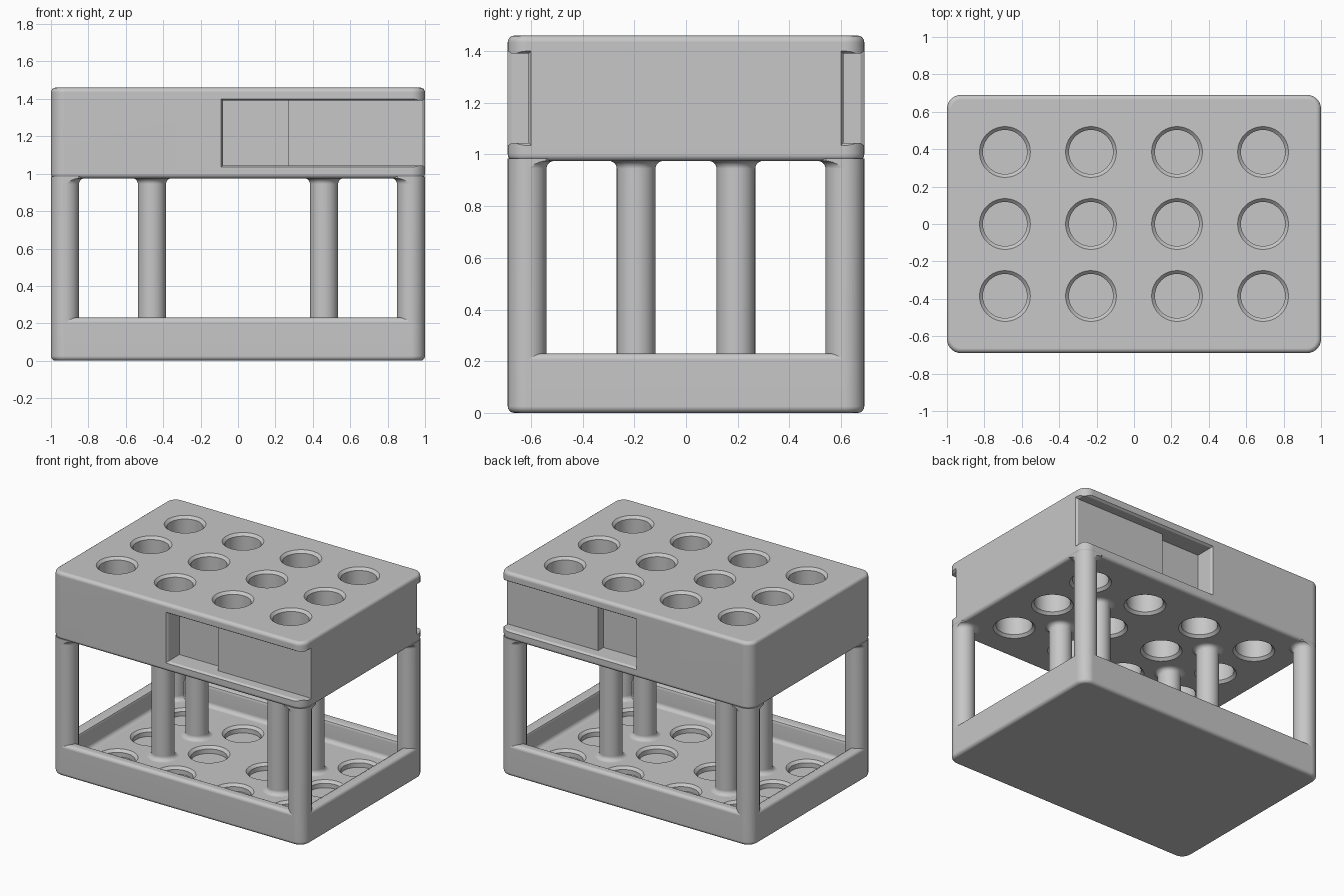
import bpy, bmesh
from math import sin, cos, pi

cube = bpy.data.objects.get("Cube")
if cube:
    bpy.data.objects.remove(cube, do_unlink=True)

grey = bpy.data.materials.new("light grey plastic")
grey.use_nodes = True
grey.diffuse_color = (0.57, 0.57, 0.57, 1)
grey.node_tree.nodes["Principled BSDF"].inputs["Base Color"].default_value = grey.diffuse_color

HX, HY, CORNER = 1.0, 0.69, 0.075      # outer half sizes and corner radius
FLOOR, RIM, UNDER, TOP = 0.08, 0.23, 0.975, 1.46


def make_object(name, bm):
    bmesh.ops.recalc_face_normals(bm, faces=bm.faces)
    mesh = bpy.data.meshes.new(name)
    bm.to_mesh(mesh)
    bm.free()
    mesh.materials.append(grey)
    obj = bpy.data.objects.new(name, mesh)
    bpy.context.collection.objects.link(obj)
    return obj


def ring(hx, hy, r, inset, seg=10):
    """Outline of a rounded rectangle, or of a circle when hx = hy = r."""
    last = seg if hx == r else seg + 1
    pts = []
    for q, (sx, sy) in enumerate(((1, 1), (-1, 1), (-1, -1), (1, -1))):
        for j in range(last):
            a = (q + j / seg) * pi / 2
            pts.append((sx * (hx - r) + (r - inset) * cos(a),
                        sy * (hy - r) + (r - inset) * sin(a)))
    return pts


def loft(name, hx, hy, r, sections, places=((0, 0),)):
    """Stack outlines given as (inset, z), repeated at each place."""
    bm = bmesh.new()
    for px, py in places:
        rows = [[bm.verts.new((x + px, y + py, z)) for x, y in ring(hx, hy, r, i)]
                for i, z in sections]
        for low, high in zip(rows, rows[1:]):
            for k in range(len(low)):
                n = (k + 1) % len(low)
                bm.faces.new((low[k], low[n], high[n], high[k]))
        bm.faces.new(rows[0][::-1])
        bm.faces.new(rows[-1])
    return make_object(name, bm)


def hull(name, *points):
    bm = bmesh.new()
    for p in points:
        bm.verts.new(p)
    bmesh.ops.convex_hull(bm, input=bm.verts)
    bmesh.ops.dissolve_limit(bm, angle_limit=0.01, verts=bm.verts, edges=bm.edges)
    return make_object(name, bm)


def box(name, x0, x1, y0, y1, z0, z1):
    return hull(name, *[(x, y, z) for x in (x0, x1) for y in (y0, y1) for z in (z0, z1)])


def boolean(obj, tool, operation="DIFFERENCE"):
    mod = obj.modifiers.new("cut", "BOOLEAN")
    mod.operation, mod.object, mod.solver = operation, tool, "EXACT"
    bpy.context.view_layer.objects.active = obj
    bpy.ops.object.modifier_apply(modifier=mod.name)
    bpy.data.objects.remove(tool, do_unlink=True)


def round_over(z0, z1, b, steps=4):
    """Sections of a slab with rounded bottom and top edges."""
    arc = [(b - b * sin(k / steps * pi / 2), b - b * cos(k / steps * pi / 2))
           for k in range(steps + 1)]
    return [(i, z0 + d) for i, d in arc] + [(i, z1 - d) for i, d in reversed(arc)]


def flared(z0, z1, f, steps=5):
    """Sections of a post with concave fillets at both ends."""
    arc = [(-f + f * sin(k / steps * pi / 2), f - f * cos(k / steps * pi / 2))
           for k in range(steps + 1)]
    arc = [(-(f - f * sin(pi / 2 * k / steps)) , f * (1 - cos(pi / 2 * k / steps)))
           for k in range(steps + 1)]
    # quarter arc that leaves the slab flat and meets the shaft upright
    arc = [(-f * (1 - sin(pi / 2 * k / steps)), f * (1 - cos(pi / 2 * k / steps)))
           for k in range(steps + 1)]
    start, end = arc[0][0], arc[0][0]
    return ([(start, z0 - 0.01)] + [(i, z0 + d) for i, d in arc]
            + [(i, z1 - d) for i, d in reversed(arc)] + [(end, z1 + 0.01)])


def finish(obj):
    bpy.ops.object.select_all(action="DESELECT")
    obj.select_set(True)
    bpy.context.view_layer.objects.active = obj
    bpy.ops.object.shade_smooth_by_angle(angle=pi / 6)
    mod = obj.modifiers.new("even shading", "WEIGHTED_NORMAL")
    mod.keep_sharp = True


holes = [(x * 0.23, y * 0.385) for x in (-3, -1, 1, 3) for y in (-1, 0, 1)]
HOLE, CH = 0.118, 0.018

# Base tray with raised rim and shallow wells
base = loft("base_tray", HX, HY, CORNER, round_over(0, RIM, 0.025))
fillet = [(i, z) for i, z in round_over(FLOOR, 0.5, 0.03) if z < 0.2]
lip = [(0, RIM - 0.025), (-0.007, RIM - 0.01), (-0.025, RIM), (-0.05, RIM + 0.02)]
boolean(base, loft("tray_cutter", HX - 0.085, HY - 0.085, 0.06, fillet + lip))
boolean(base, loft("well_cutter", HOLE, HOLE, HOLE,
                   [(0, 0.03), (0, FLOOR - CH), (-CH, FLOOR), (-2 * CH, FLOOR + CH)], holes))

# Top block with chamfered through holes
block = loft("top_block", HX, HY, CORNER, round_over(UNDER, TOP, 0.025))
boolean(block, loft("hole_cutter", HOLE, HOLE, HOLE,
                    [(-2 * CH, UNDER - CH), (0, UNDER + CH), (0, TOP - CH),
                     (-2 * CH, TOP + CH)], holes))

# Stepped side slots, open at one end, with chamfered mouths
X0, X1, DEPTH, Z0, Z1 = -0.08, 0.27, 0.08, 1.045, 1.39
for s in (-1, 1):
    wall = s * (HY - DEPTH)
    out = s * (HY + 0.2)
    boolean(block, box("slot_cutter", X0, 1.2, wall, out, Z0, Z1))
    boolean(block, box("deep_slot_cutter", X0, X1, s * (HY - 0.14), out, Z0, Z1))
    mouth, end = [], []
    for t, o in ((0.03, 0.03), (-0.03, -0.01)):
        for z in (Z0 - o, Z1 + o):
            mouth += [(x, s * (HY + t), z) for x in (X0 - o, 1.2)]
            end += [(HX + t, y, z) for y in (wall - s * o, out)]
    boolean(block, hull("mouth_cutter", *mouth))
    boolean(block, hull("end_cutter", *end))

# Corner posts, trimmed to the outer shape, and inner posts
R = 0.075
quads = [(x, y) for x in (-1, 1) for y in (-1, 1)]
posts = flared(FLOOR, UNDER, 0.03)
corner_posts = loft("corner_posts", R, R, R, posts,
                    [(x * (HX - R), y * (HY - R)) for x, y in quads])
boolean(corner_posts, loft("envelope", HX, HY, CORNER, [(0, 0.02), (0, 1.2)]), "INTERSECT")
inner_posts = loft("inner_posts", R, R, R, posts, [(x * 0.46, y * 0.193) for x, y in quads])

for part in (base, block, corner_posts, inner_posts):
    finish(part)
